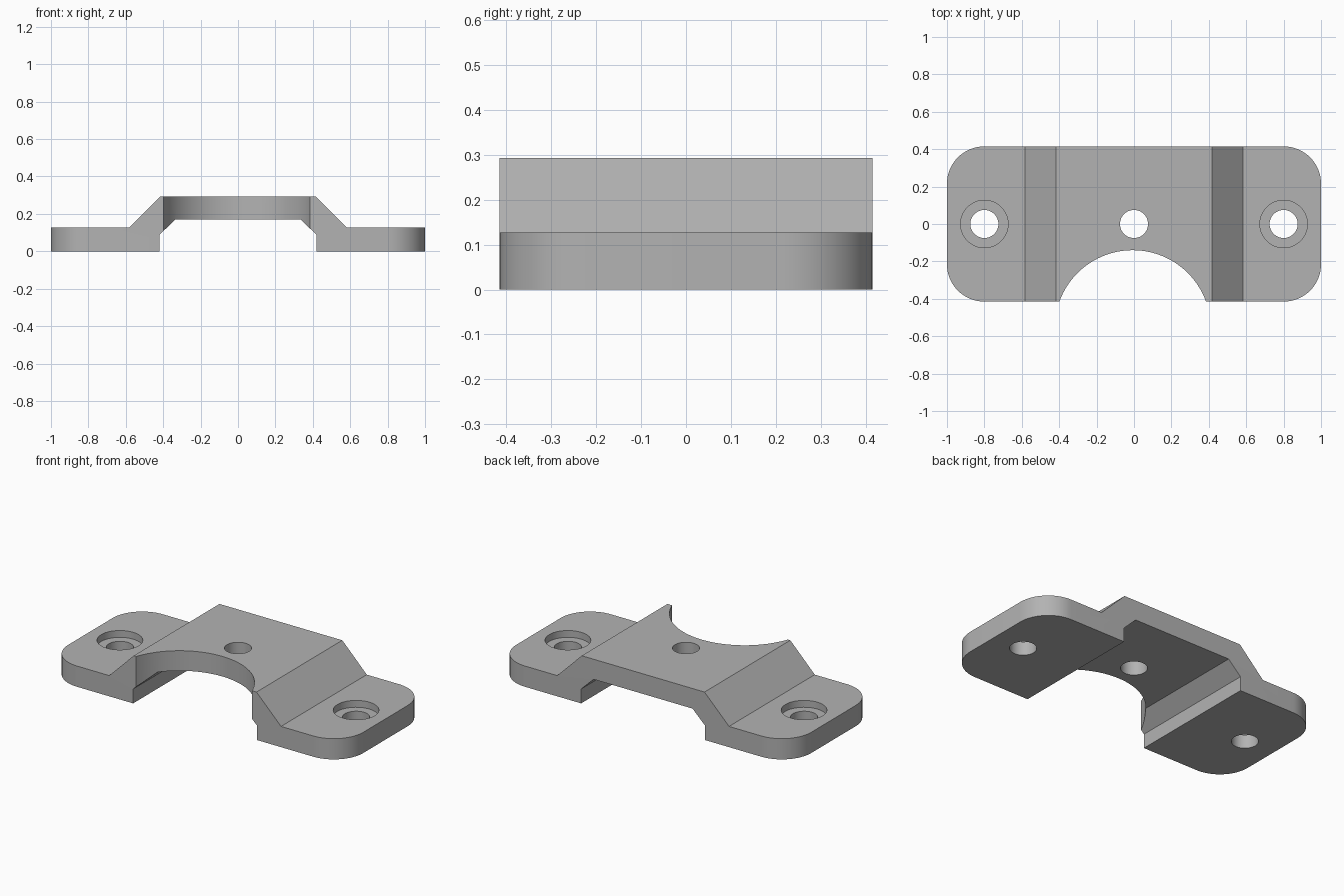
import bpy, bmesh
from mathutils import Matrix

default = bpy.data.objects.get("Cube")
if default:
    bpy.data.objects.remove(default, do_unlink=True)

DEPTH = 0.415   # half depth of the bracket
FOOT = 0.127    # foot thickness
TOP = 0.293     # bridge height

grey = bpy.data.materials.new("bracket grey")
grey.use_nodes = True
colour = (0.45, 0.45, 0.45, 1)
grey.diffuse_color = colour
grey.node_tree.nodes["Principled BSDF"].inputs["Base Color"].default_value = colour


def make_object(name, bm):
    mesh = bpy.data.meshes.new(name)
    bm.to_mesh(mesh)
    bm.free()
    obj = bpy.data.objects.new(name, mesh)
    bpy.context.collection.objects.link(obj)
    mesh.materials.append(grey)
    return obj


# Bridge-shaped side profile, mirrored and extruded front to back
lower = [(0.335, 0.17), (0.42, 0.088), (0.42, 0), (1, 0)]
upper = [(1, FOOT), (0.582, FOOT), (0.416, TOP)]
half = lower + upper
profile = half + [(-x, z) for x, z in reversed(half)]
bm = bmesh.new()
face = bm.faces.new([bm.verts.new((x, -DEPTH, z)) for x, z in profile])
extruded = bmesh.ops.extrude_face_region(bm, geom=[face])["geom"]
bmesh.ops.translate(bm, vec=(0, 2 * DEPTH, 0),
                    verts=[v for v in extruded if isinstance(v, bmesh.types.BMVert)])
bmesh.ops.recalc_face_normals(bm, faces=bm.faces)

# Rounded outer corners of the feet
corners = [e for e in bm.edges
           if all(abs(v.co.x) > 0.99 for v in e.verts)
           and abs(e.verts[0].co.z - e.verts[1].co.z) > 0.1]
bmesh.ops.bevel(bm, geom=corners, offset=0.2, offset_type='OFFSET',
                segments=16, profile=0.5, affect='EDGES')
bracket = make_object("bracket", bm)


def drill(name, x, y, radius, bottom, top, sides=48):
    """Cut a vertical round hole through the bracket."""
    tool = bmesh.new()
    bmesh.ops.create_cone(tool, cap_ends=True, segments=sides,
                          radius1=radius, radius2=radius, depth=top - bottom,
                          matrix=Matrix.Translation((x, y, (top + bottom) / 2)))
    cutter = make_object(name, tool)
    cutter.hide_render = True
    mod = bracket.modifiers.new(name, 'BOOLEAN')
    mod.operation = 'DIFFERENCE'
    mod.solver = 'EXACT'
    mod.object = cutter
    bpy.ops.object.modifier_apply(modifier=name)
    bpy.data.objects.remove(cutter, do_unlink=True)


bpy.ops.object.select_all(action='DESELECT')
bracket.select_set(True)
bpy.context.view_layer.objects.active = bracket

# Screw holes, counterbores and the round front cutout
for x in (-0.8, 0, 0.8):
    drill("screw_hole", x, 0, 0.075, -0.1, 0.5)
for x in (-0.8, 0.8):
    drill("counterbore", x, 0, 0.127, 0.085, 0.5)
drill("front_cutout", -0.007, -0.557, 0.417, -0.1, 0.5, 96)

bpy.ops.object.shade_smooth_by_angle(angle=0.5)
